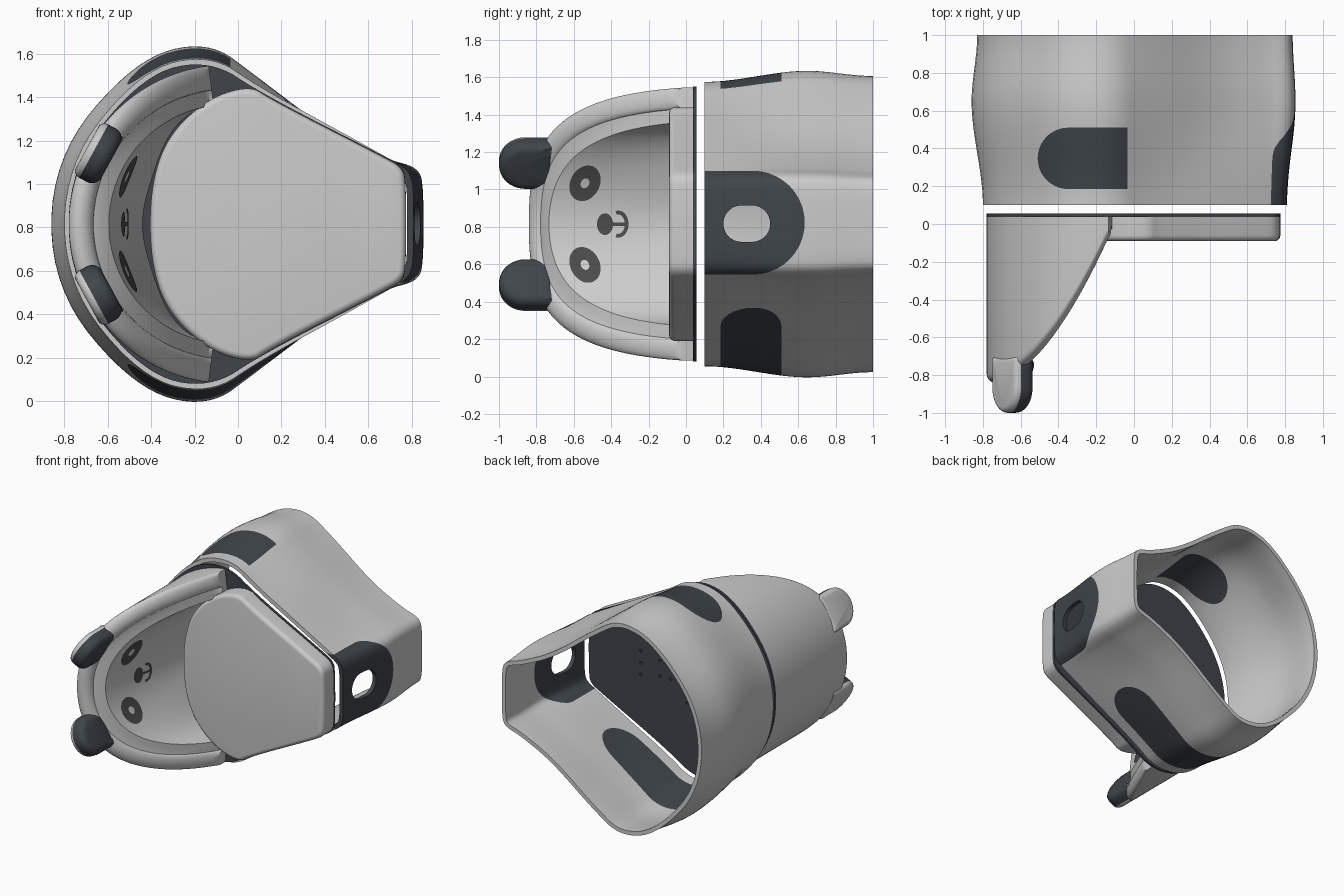
import bpy, bmesh, math
from mathutils import Vector
from mathutils.bvhtree import BVHTree

if "Cube" in bpy.data.objects:
    bpy.data.objects.remove(bpy.data.objects["Cube"])

CX, CZ = -0.045, 0.815          # axis of the round side
rad = math.radians


def material(name, c):
    m = bpy.data.materials.new(name)
    m.diffuse_color = (*c, 1)
    m.use_nodes = True
    m.node_tree.nodes["Principled BSDF"].inputs["Base Color"].default_value = m.diffuse_color
    return m


DARK = material("charcoal", (0.05, 0.06, 0.07))
INK = material("ink", (0.07, 0.07, 0.07))


def loft(name, rows, ends="cap", closed=True, mat=None):
    """Skin rows of points; ends are capped, joined in a ring, or left open."""
    bm = bmesh.new()
    vs = [[bm.verts.new(p) for p in r] for r in rows]
    n = len(rows[0])
    for i in range(len(rows) if ends == "ring" else len(rows) - 1):
        a, b = vs[i], vs[(i + 1) % len(rows)]
        for j in range(n if closed else n - 1):
            k = (j + 1) % n
            bm.faces.new((a[j], a[k], b[k], b[j]))
    if ends == "cap":
        bm.faces.new(vs[0])
        bm.faces.new(vs[-1])
    bmesh.ops.remove_doubles(bm, verts=bm.verts, dist=1e-5)
    bmesh.ops.recalc_face_normals(bm, faces=bm.faces)
    me = bpy.data.meshes.new(name)
    bm.to_mesh(me)
    bm.free()
    if mat:
        me.materials.append(mat)
    ob = bpy.data.objects.new(name, me)
    bpy.context.collection.objects.link(ob)
    return ob


def mirrored(half):
    return half + [(x, -h) for x, h in reversed(half)]


def chaikin(pts, times=3):
    for _ in range(times):
        out = []
        for i, (x, y) in enumerate(pts):
            u, v = pts[(i + 1) % len(pts)]
            out += [(.75 * x + .25 * u, .75 * y + .25 * v), (.25 * x + .75 * u, .25 * y + .75 * v)]
        pts = out
    return pts


def inset(pts, d):
    n = len(pts)
    area = sum(pts[i - 1][0] * pts[i][1] - pts[i][0] * pts[i - 1][1] for i in range(n))
    s = d if area > 0 else -d
    out = []
    for i, (x, y) in enumerate(pts):
        a, b = pts[i - 1], pts[(i + 1) % n]
        t = Vector((b[0] - a[0], b[1] - a[1])).normalized()
        out.append((x - t.y * s, y + t.x * s))
    return out


def prism(name, pts, place, a, b, rnd_a=0, rnd_b=0, mat=None):
    """Extrude an outline from a to b, with rounded edges."""
    rows = []
    for t0, sign, r in ((a, 1, rnd_a), (b, -1, rnd_b)):
        ks = range(6) if r else [5]
        part = [(r * (1 - math.sin(k * math.pi / 10)), t0 + sign * r * (1 - math.cos(k * math.pi / 10))) for k in ks]
        rows += part if sign > 0 else part[::-1]
    return loft(name, [[place(u, v, t) for u, v in inset(pts, d)] for d, t in rows], mat=mat)


def stadium(a0, a1, b0, b1, r0, r1):
    """Rectangle with corner radius r0 at the a0 end and r1 at the a1 end."""
    out = []
    for a, b, r, s, e in ((a0 + r0, b0 + r0, r0, 180, 270), (a1 - r1, b0 + r1, r1, 270, 360),
                          (a1 - r1, b1 - r1, r1, 0, 90), (a0 + r0, b1 - r0, r0, 90, 180)):
        n = 10 if r else 0
        out += [(a + r * math.cos(rad(s + (e - s) * k / max(n, 1))),
                 b + r * math.sin(rad(s + (e - s) * k / max(n, 1)))) for k in range(n + 1)]
    return out


def boolean(ob, cutter, op):
    m = ob.modifiers.new("cut", "BOOLEAN")
    m.operation, m.object, m.solver = op, cutter, "EXACT"
    dg = bpy.context.evaluated_depsgraph_get()
    me = bpy.data.meshes.new_from_object(ob.evaluated_get(dg))
    ob.modifiers.clear()
    ob.data = me


along_x = lambda u, v, t: (t, u, v)
along_y = lambda u, v, t: (u, t, v + CZ)
along_z = lambda u, v, t: (u, v, t)

# Sleeve: teardrop sections blended along y, as a thin open shell
A = [(-.80, .275), (-.447, .71), (-.13, .785), (.10, .63), (.43, .45), (.70, .30), (.76, .265), (.79, .235), (.805, .19), (.81, .1)]
B = [(-.86, .297), (-.48, .755), (-.14, .85), (.10, .67), (.43, .42), (.70, .295), (.80, .27), (.84, .235), (.85, .19), (.855, .1)]
C = [(-.83, .285), (-.46, .725), (-.15, .82), (.08, .675), (.42, .41), (.68, .285), (.785, .255), (.82, .23), (.835, .19), (.84, .1)]


def section(y):
    p, q, t = (A, B, (y - .1) / .55) if y < .65 else (B, C, (y - .65) / .35)
    t = t * t * (3 - 2 * t)
    return chaikin(mirrored([(a + (c - a) * t, b + (d - b) * t) for (a, b), (c, d) in zip(p, q)]))


ys = [.1 + .9 * i / 24 for i in range(25)]
outer = [[along_y(u, v, y) for u, v in section(y)] for y in ys]
inner = [[along_y(u, v, y) for u, v in inset(section(y), .03)] for y in reversed(ys)]
sleeve = loft("sleeve", outer + inner, ends="ring")

# Slot through the end wall, then dark panels inlaid in the sleeve
cutters = [prism("slot_cutter", stadium(.2, .45, .72, .915, .097, .097), along_x, .5, 1.2)]
boolean(sleeve, cutters[0], "DIFFERENCE")
panels = [("end_panel", stadium(-.1, .635, .545, 1.10, 0, .277), along_x, .5, 1.2),
          ("upper_panel", stadium(-.51, -.035, .185, .51, .162, 0), along_z, 1.2, 2),
          ("lower_panel", stadium(-.51, .42, .185, .51, .162, .162), along_z, -.5, .6)]
for name, outline, place, a, b in panels:
    cutter = prism(name + "_cutter", outline, place, a, b)
    panel = sleeve.copy()
    panel.name = name
    bpy.context.collection.objects.link(panel)
    boolean(panel, cutter, "INTERSECT")
    panel.data.materials.clear()
    panel.data.materials.append(DARK)
    boolean(sleeve, cutter, "DIFFERENCE")
    cutters.append(cutter)

# Base plate with small pin holes
plate = prism("base_plate", chaikin(mirrored([(-.78, .267), (-.436, .69), (-.13, .76), (.12, .595), (.70, .30), (.755, .265), (.775, .21)])),
              along_y, .037, .055, mat=DARK)
holes = [(.34, -.09), (.34, 0), (.34, .09), (-.05, -.2), (-.05, .2)]
holes += [(x, s * .058) for x in (.18, .09) for s in (1, -1)] + [(-.03, s * .1) for s in (1, -1)]
for x, h in holes:
    c = prism("pin_cutter", stadium(x - .011, x + .011, h - .011, h + .011, .0109, .0109), along_y, .045, .1)
    boolean(plate, c, "DIFFERENCE")
    cutters.append(c)

# Rounded block on the plate
prism("block", chaikin(mirrored([(-.405, .16), (-.33, .40), (-.14, .58), (.06, .64), (.15, .575), (.69, .30), (.755, .26), (.775, .2)])),
      along_y, -.09, .04, rnd_a=.03)


# Hood: swept section with a tube-like rim that follows a curved cut
def cut(x):
    s = min(1, max(0, (-.13 - x) / .65))
    return -.06 - .79 * (1 - (1 - s) ** 1.8)


rows = []
for i in range(97):
    th = rad(97 + 166 * i / 96)
    px = lambda r: CX + r * math.cos(th)
    sec = [(.735, .04)]
    for k in range(13):
        r = .678 + .057 * math.cos(math.pi * k / 12)
        sec.append((r, cut(px(.678)) * .5 + cut(px(r)) * .5 + .05 - .05 * math.sin(math.pi * k / 12)))
    sec += [(r, cut(px(r)) + .035) for r in (.60, .575, .55)]
    base = .55 - .155 * (cut(px(.735)) / -.85) ** 3
    top_r, top_y = sec[-1]
    sec += [(top_r + (base - top_r) * k / 6, top_y + (.04 - top_y) * k / 6) for k in range(1, 7)]
    rows.append([(px(r), y, CZ + r * math.sin(th)) for r, y in sec])
hood = loft("hood", rows)

# Face markings laid on the inside wall of the hood
bm = bmesh.new()
bm.from_mesh(hood.data)
tree = BVHTree.FromBMesh(bm)
bm.free()


def on_wall(y, z):
    hit = tree.ray_cast(Vector((.5, y, z)), Vector((-1, 0, 0)))[0]
    return (hit.x + .005 if hit else -.5, y, z)


def oval(name, y, z, ry, rz, tilt, hole=0):
    rows = []
    for k in range(7):
        s = hole + (1 - hole) * k / 6
        row = []
        for j in range(40):
            a = 2 * math.pi * j / 40
            u, v = s * ry * math.cos(a), s * rz * math.sin(a)
            row.append(on_wall(y + u * math.cos(tilt) - v * math.sin(tilt), z + u * math.sin(tilt) + v * math.cos(tilt)))
        rows.append(row)
    loft(name, rows, ends="open", mat=INK)


for side, s in (("upper", 1), ("lower", -1)):
    oval(side + "_eye", -.54, CZ + s * .218, .078, .1, s * -.5, .28)
oval("nose", -.433, CZ, .043, .058, 0)
arc = [rad(-105 + 210 * k / 24) for k in range(25)]
loft("mouth", [[on_wall(-.362 + (.045 + d) * math.cos(a), CZ + (.062 + d) * math.sin(a)) for a in arc] for d in (-.01, .01)],
     ends="open", closed=False, mat=INK)
loft("lip_line", [[on_wall(-.40 + .08 * k / 6, CZ + d) for k in range(7)] for d in (-.009, .009)],
     ends="open", closed=False, mat=INK)

# Ears: dark pad in front, grey backing behind
TH = rad(151.5)
for side, s in (("upper", 1), ("lower", -1)):
    place = lambda a, b, t: (CX + t * math.cos(TH) + b * math.sin(TH), a, CZ + s * (t * math.sin(TH) - b * math.cos(TH)))
    prism(side + "_ear_pad", stadium(-1, -.70, -.14, .14, .139, .02), place, .615, .705, rnd_a=.05, mat=DARK)
    prism(side + "_ear_back", stadium(-1, -.70, -.14, .14, .139, .02), place, .705, .74, rnd_b=.033)

# Remove cutters and smooth everything
for c in cutters:
    bpy.data.objects.remove(c)
for ob in bpy.context.scene.objects:
    ob.select_set(True)
    bpy.context.view_layer.objects.active = ob
bpy.ops.object.shade_smooth_by_angle(angle=rad(35))
